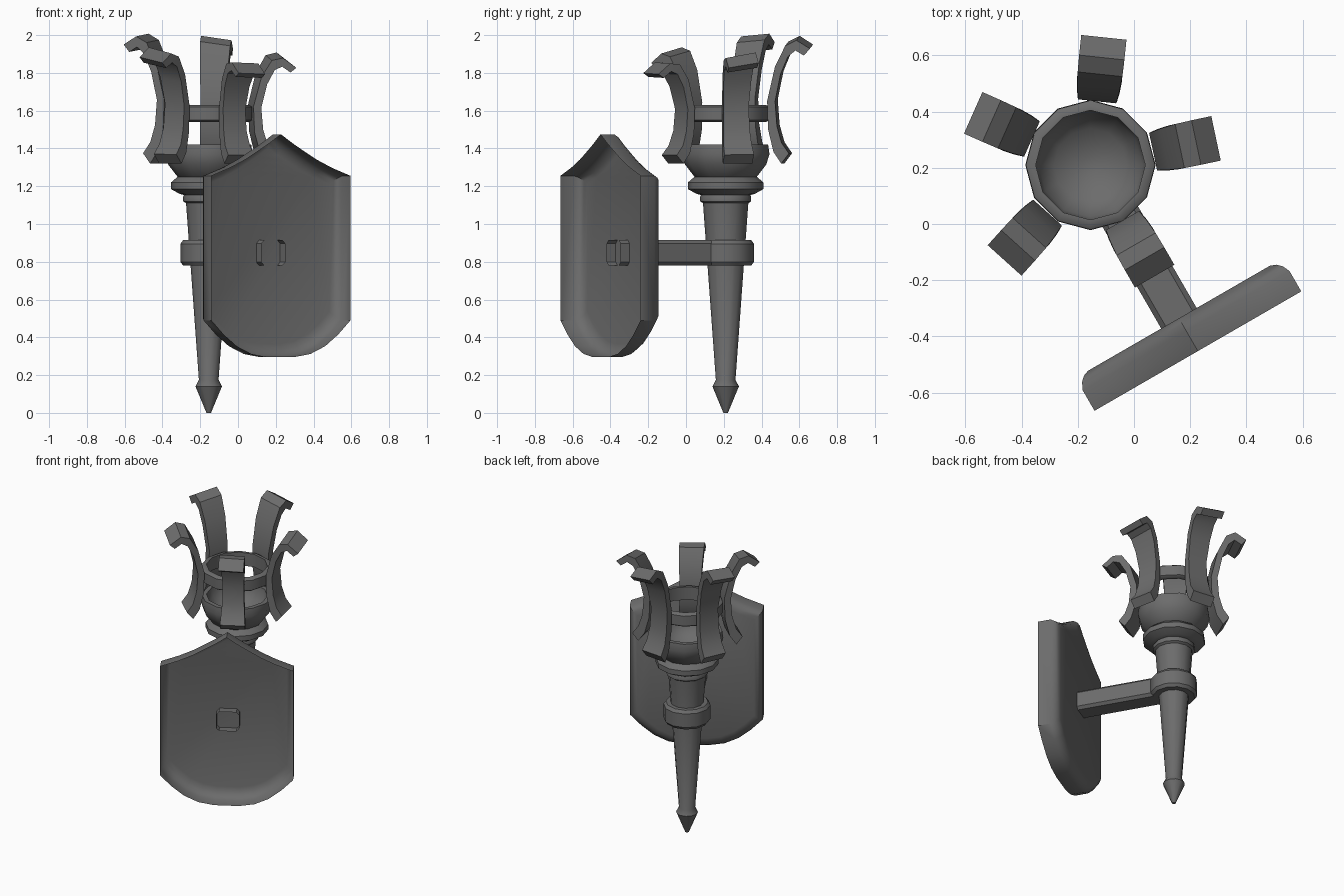
import bpy, bmesh, math
from mathutils import Matrix, Vector

cube = bpy.data.objects.get("Cube")
if cube:
    bpy.data.objects.remove(cube, do_unlink=True)

iron = bpy.data.materials.new("dark_iron")
iron.use_nodes = True
GREY = (0.15, 0.15, 0.15, 1)
iron.diffuse_color = GREY
iron.node_tree.nodes["Principled BSDF"].inputs["Base Color"].default_value = GREY

# Parts are built around the torch axis with the bracket pointing to -y
PLACE = Matrix.Translation((-0.155, 0.21, 0)) @ Matrix.Rotation(math.radians(30), 4, 'Z')
SIDES = 12


def finish(bm, name, angle=35, recalc=True):
    if recalc:
        bmesh.ops.recalc_face_normals(bm, faces=bm.faces)
    bm.transform(PLACE)
    mesh = bpy.data.meshes.new(name)
    bm.to_mesh(mesh)
    bm.free()
    mesh.materials.append(iron)
    obj = bpy.data.objects.new(name, mesh)
    bpy.context.collection.objects.link(obj)
    bpy.ops.object.select_all(action='DESELECT')
    obj.select_set(True)
    bpy.context.view_layer.objects.active = obj
    bpy.ops.object.shade_smooth_by_angle(angle=math.radians(angle))
    return obj


def bridge(bm, a, b, closed=True):
    n = len(a)
    for i in range(n if closed else n - 1):
        j = (i + 1) % n
        bm.faces.new((a[i], a[j], b[j], b[i]))


def lathe(name, profile, loop=False):
    bm = bmesh.new()
    rings = []
    for r, z in profile:
        rings.append([bm.verts.new((r * math.cos(k * math.tau / SIDES),
                                    r * math.sin(k * math.tau / SIDES), z))
                      for k in range(SIDES)])
    for a, b in zip(rings, rings[1:]):
        bridge(bm, a, b)
    if loop:
        bridge(bm, rings[-1], rings[0])
    else:
        bm.faces.new(rings[0])
        bm.faces.new(rings[-1])
    return finish(bm, name)


# Tapered shaft with pointed tip and collar
lathe("shaft", [(0.012, 0), (0.07, 0.14), (0.052, 0.175), (0.12, 1.11),
                (0.135, 1.12), (0.135, 1.145), (0.12, 1.17)])
# Moulded ring under the bowl
lathe("neck_ring", [(0.12, 1.15), (0.155, 1.16), (0.2, 1.185),
                    (0.2, 1.22), (0.165, 1.25), (0.14, 1.26)])
# Hollow bowl
lathe("bowl", [(0.13, 1.23), (0.165, 1.25), (0.215, 1.315), (0.232, 1.37),
               (0.225, 1.42), (0.195, 1.42), (0.185, 1.36), (0.13, 1.3), (0.03, 1.27)])
# Band tying the prongs together
lathe("prong_band", [(0.215, 1.54), (0.23, 1.55), (0.23, 1.62), (0.215, 1.63),
                     (0.195, 1.63), (0.195, 1.54)], loop=True)
# Clamp around the shaft
lathe("clamp", [(0.09, 0.78), (0.135, 0.78), (0.15, 0.8), (0.15, 0.895),
                (0.135, 0.915), (0.09, 0.915)], loop=True)

# Curled prongs: inner and outer edge, from the tip down
INNER = [(0.457, 1.88), (0.385, 1.93), (0.325, 1.91), (0.27, 1.81),
         (0.228, 1.64), (0.233, 1.495), (0.262, 1.38), (0.304, 1.32)]
OUTER = [(0.425, 1.85), (0.38, 1.88), (0.34, 1.855), (0.3, 1.77),
         (0.27, 1.635), (0.28, 1.51), (0.305, 1.425), (0.345, 1.37)]
HALF = [0.081, 0.081, 0.08, 0.075, 0.068, 0.07, 0.076, 0.08]
LEAN = Vector((math.cos(math.radians(100)), math.sin(math.radians(100)), 0)) * 0.2


def prong(index):
    turn = Matrix.Rotation(math.radians(-90 + 72 * index), 4, 'Z')
    bm = bmesh.new()
    sections = []
    for (ri, zi), (ro, zo), w in zip(INNER, OUTER, HALF):
        section = []
        for r, s, z in ((ri, -w, zi), (ri, w, zi), (ro, w, zo), (ro, -w, zo)):
            p = turn @ Vector((r, s, z))
            p.z += LEAN.dot(p) * max(0, (z - 1.32) / 0.6)
            section.append(bm.verts.new(p))
        sections.append(section)
    for a, b in zip(sections, sections[1:]):
        bridge(bm, a, b)
    bm.faces.new(sections[0])
    bm.faces.new(sections[-1])
    finish(bm, f"prong_{index + 1}")


for i in range(5):
    prong(i)

# Chamfered open tube from the clamp through the shield
bm = bmesh.new()
W, LOW, HIGH, C = 0.073, 0.78, 0.915, 0.018
corner = [(W, LOW + C), (W, HIGH - C), (W - C, HIGH), (C - W, HIGH),
          (-W, HIGH - C), (-W, LOW + C), (C - W, LOW), (W - C, LOW)]
ends = [[bm.verts.new((x, y, z)) for x, z in corner] for y in (-0.1, -0.685)]
bridge(bm, *ends)
finish(bm, "bracket_arm", 30)

# Dished shield: thin rim wall, rounded dish and flat floor
half = [(0, 1.475), (0.07, 1.428), (0.14, 1.386), (0.22, 1.34), (0.31, 1.298),
        (0.425, 1.255), (0.425, 0.49), (0.35, 0.415), (0.27, 0.353),
        (0.18, 0.312), (0.08, 0.295)]
outline = half + [(-x, z) for x, z in reversed(half[1:])]
MID = 0.88
bm = bmesh.new()
rings = []
for depth, scale in ((0, 1), (0.084, 1), (0.111, 0.97), (0.127, 0.93), (0.135, 0.88)):
    rings.append([bm.verts.new((x * scale, -0.765 + depth, MID + (z - MID) * scale))
                  for x, z in outline])
for a, b in zip(rings, rings[1:]):
    bridge(bm, a, b)
bm.faces.new(rings[-1])
finish(bm, "shield", 40)
